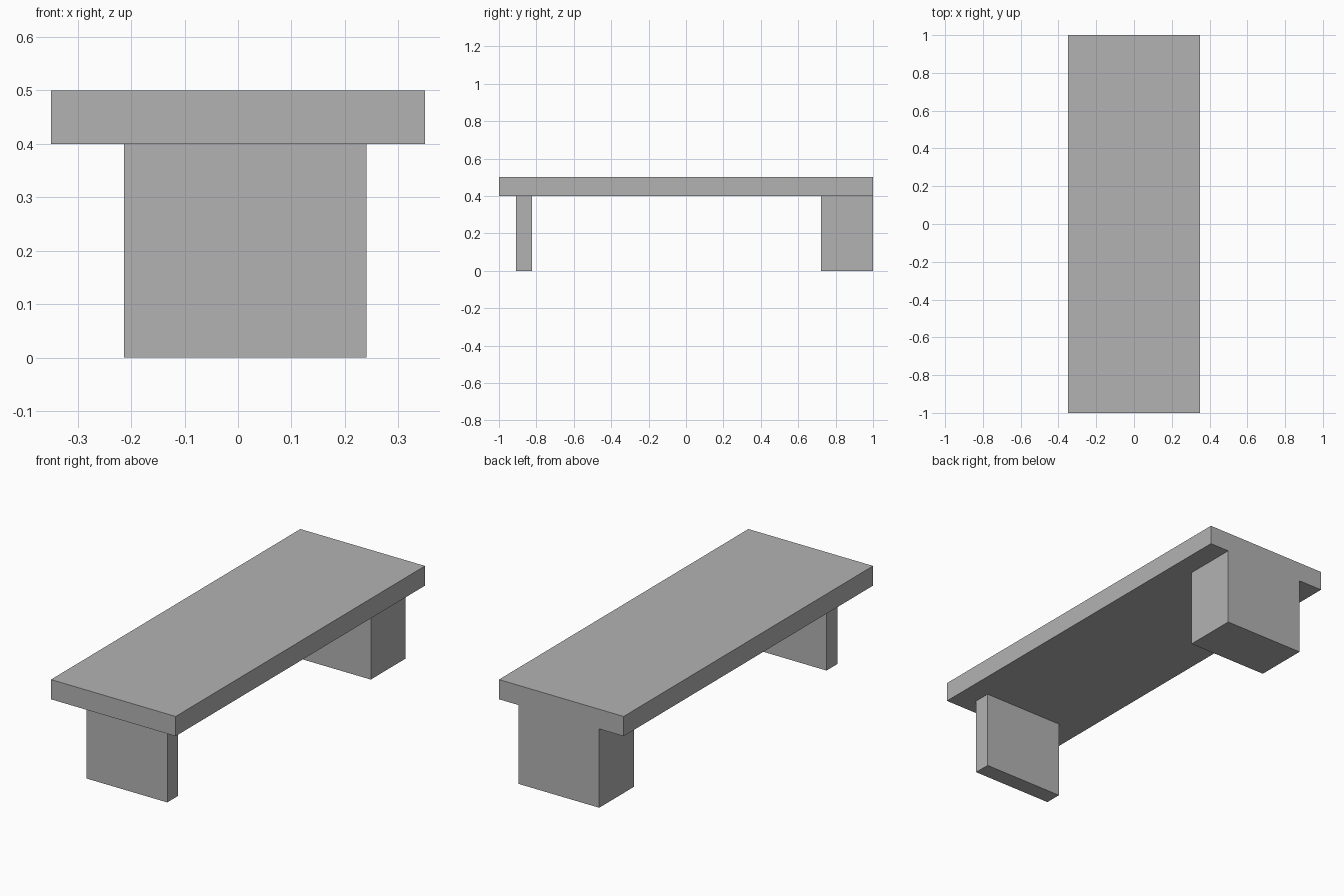
import bpy

cube = bpy.data.objects.get("Cube")
if cube:
    bpy.data.objects.remove(cube, do_unlink=True)

# One plain grey for the whole bench
grey = bpy.data.materials.new("stone_grey")
grey.use_nodes = True
colour = (0.45, 0.45, 0.45, 1)
grey.diffuse_color = colour
grey.node_tree.nodes["Principled BSDF"].inputs["Base Color"].default_value = colour


def block(name, low, high):
    """Add a box spanning two opposite corners."""
    centre = [(a + b) / 2 for a, b in zip(low, high)]
    bpy.ops.mesh.primitive_cube_add(size=1, location=centre)
    obj = bpy.context.object
    obj.name = name
    obj.scale = [b - a for a, b in zip(low, high)]
    bpy.ops.object.transform_apply(location=False, rotation=False, scale=True)
    obj.data.materials.append(grey)
    return obj


leg_height = 0.4
leg_left, leg_right = 0.24, -0.213

# Long seat slab
block("seat_slab", (-0.35, -1, leg_height), (0.35, 1, 0.5))

# Thin front support and thick back support, flush with the back end
for name, y_front, y_back in (("front_support", -0.91, -0.823),
                              ("back_support", 0.722, 1)):
    block(name, (leg_right, y_front, 0), (leg_left, y_back, leg_height))
